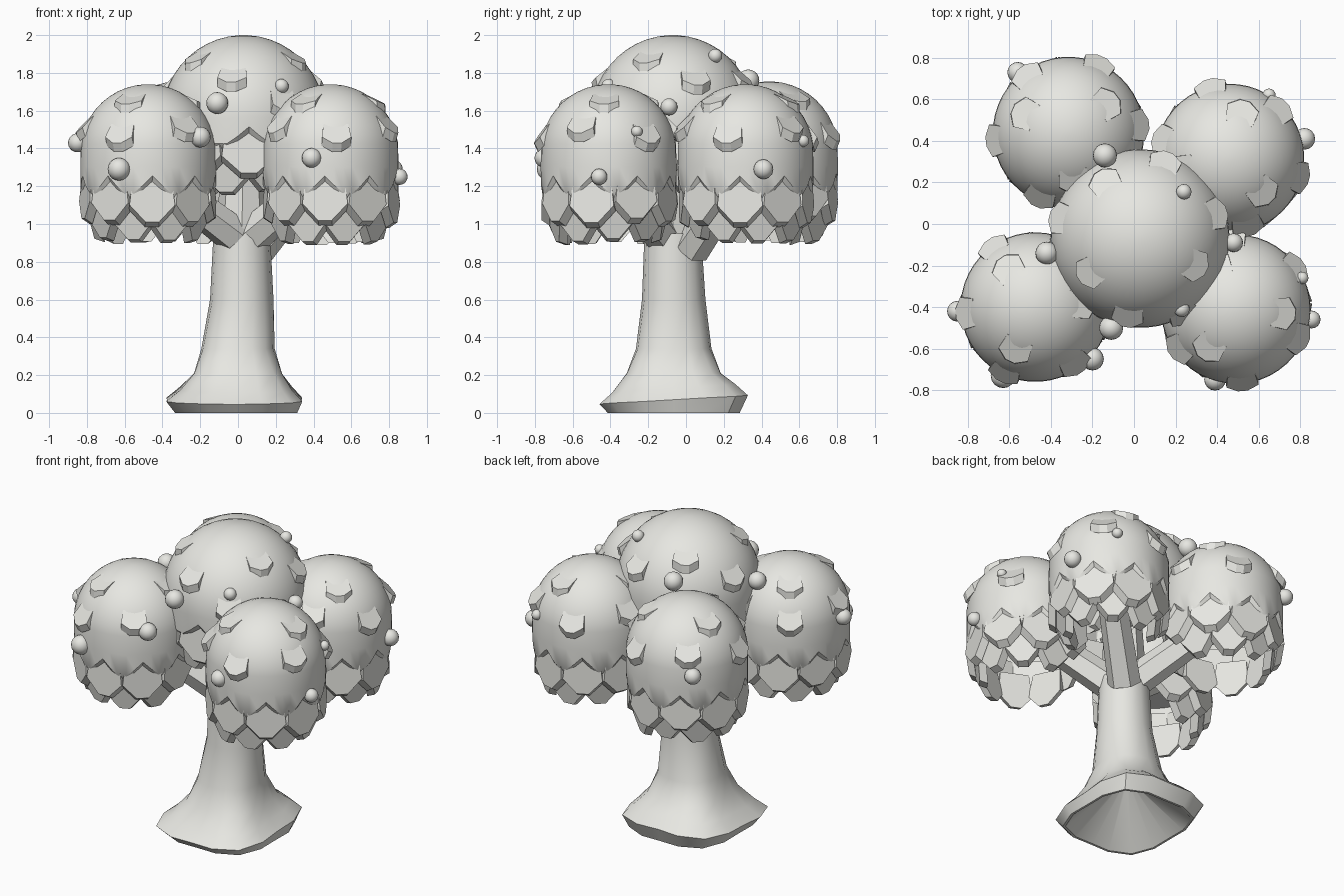
import bpy, bmesh, math, random
from mathutils import Vector, Matrix

random.seed(4)
if "Cube" in bpy.data.objects:
    bpy.data.objects.remove(bpy.data.objects["Cube"], do_unlink=True)

# One pale clay colour throughout
clay = bpy.data.materials.new("pale_clay")
clay.use_nodes = True
COLOUR = (0.8, 0.8, 0.76, 1)
clay.diffuse_color = COLOUR
clay.node_tree.nodes["Principled BSDF"].inputs["Base Color"].default_value = COLOUR
UP = Vector((0, 0, 1))


def finish(bm, name, angle=None):
    bmesh.ops.recalc_face_normals(bm, faces=bm.faces)
    mesh = bpy.data.meshes.new(name)
    bm.to_mesh(mesh)
    bm.free()
    obj = bpy.data.objects.new(name, mesh)
    bpy.context.collection.objects.link(obj)
    mesh.materials.append(clay)
    if angle:
        bpy.ops.object.select_all(action='DESELECT')
        obj.select_set(True)
        bpy.context.view_layer.objects.active = obj
        bpy.ops.object.shade_smooth_by_angle(angle=math.radians(angle))


def loft(bm, rings):
    """Skin a list of closed rings of points and cap both ends."""
    loops = [[bm.verts.new(p) for p in ring] for ring in rings]
    n = len(loops[0])
    for a, b in zip(loops, loops[1:]):
        for i in range(n):
            j = (i + 1) % n
            bm.faces.new((a[i], a[j], b[j], b[i]))
    bm.faces.new(loops[0][::-1])
    bm.faces.new(loops[-1])


def polar(angle, elevation=0.0):
    c = math.cos(elevation)
    return Vector((c * math.cos(angle), c * math.sin(angle), math.sin(elevation)))


# Trunk: square-lobed foot, hollow underneath; each ring is z, x, y, radius, lumpiness
trunk_rings = [
    (0.28, 0.0, -0.07, 0.03, 0), (0.0, -0.01, -0.065, 0.335, 0.08),
    (0.0, -0.01, -0.065, 0.35, 0.08), (0.07, -0.02, -0.065, 0.39, 0.09),
    (0.13, -0.01, -0.065, 0.32, 0.1), (0.21, 0.0, -0.065, 0.25, 0.07),
    (0.34, 0.0, -0.065, 0.2, 0.03), (0.6, 0.02, -0.065, 0.168, 0),
    (0.95, 0.02, -0.07, 0.15, 0)]
bm = bmesh.new()
rings = []
for z, x, y, r, lump in trunk_rings:
    ring = []
    for i in range(16):
        a = math.tau * i / 16
        lift = 0.025 * math.sin(a) if 0.05 < z < 0.2 else 0
        p = polar(a) * r * (1 - lump * math.cos(4 * a))
        p.y *= 1 + lump
        ring.append(p + Vector((x, y, z + lift)))
    rings.append(ring)
loft(bm, rings)
finish(bm, "trunk", 40)


def branch(name, start, end, r0, r1, sides=6):
    start, end = Vector(start), Vector(end)
    turn = (end - start).to_track_quat('Z', 'Y')
    bm = bmesh.new()
    loft(bm, [[p + turn @ (polar(math.tau * i / sides) * r) for i in range(sides)]
              for p, r in ((start, r0), (end, r1))])
    finish(bm, name)


LEAVES = 9


def dome(name, centre, r, lift, phase):
    """Smooth cap whose thick rim is cut into pointed scallops."""
    scallop = (0.1, 0.05, 0.01, 0.01, 0.05)
    n = LEAVES * len(scallop)
    dirs = [polar(phase + math.tau * (i - 2.5) / n) for i in range(n)]
    rises = [scallop[i % len(scallop)] for i in range(n)]
    rings = []
    for deg in range(87, -1, -8):
        e = math.radians(deg)
        rings.append([centre + d * r * math.cos(e) + UP * r * math.sin(e) for d in dirs])
    # Each rim ring: relative radius, height, share of the scallop rise
    for size, z, share in ((1.0, -0.08, 0.1), (0.995, -0.225, 1), (0.93, -0.26, 1),
                           (0.86, -0.1, 0)):
        rings.append([centre + d * r * size + UP * (z + lift + rise * share)
                      for d, rise in zip(dirs, rises)])
    bm = bmesh.new()
    loft(bm, rings)
    finish(bm, name, 35)


def leaf(bm, top, out, down, half, length, point, thick):
    """Thick shingle with a blunt pointed lower end and a bevelled front edge."""
    down = down.normalized()
    side = down.cross(out).normalized()
    normal = side.cross(down)
    if normal.dot(out) < 0:
        normal = -normal
    rings = []
    for depth, trim in ((-thick / 2, 0), (thick / 2, 0.025)):
        low = length - trim
        outline = [(-0.85 * half, 0), (0.85 * half, 0), (half, low - point),
                   (0.3 * half, low), (-0.3 * half, low), (-half, low - point)]
        rings.append([top + normal * depth + side * s + down * d for s, d in outline])
    loft(bm, rings)


# Skirt rows under the dome rim: top height, top radius, tip height, tip radius,
# and the half angle left open where the branch enters
SKIRT = [(-0.14, 0.315, -0.385, 0.33, 25), (-0.24, 0.3, -0.485, 0.255, 45)]


def skirt(name, centre, scale, lift, row, phase, inward):
    """Ring of hanging shingles with a gap facing the trunk."""
    z0, r0, z1, r1, gap = row
    bm = bmesh.new()
    for i in range(LEAVES):
        d = polar(phase + math.tau * i / LEAVES)
        if inward and d.angle(inward) < math.radians(gap):
            continue
        top = centre + d * r0 * scale + UP * (z0 + lift)
        fall = d * (r1 + random.uniform(-0.008, 0.008) - r0) * scale
        fall += UP * (z1 + random.uniform(-0.015, 0.015) - z0)
        half = (r0 + r1) / 2 * scale * math.tan(math.pi / LEAVES) * 1.03
        leaf(bm, top, d, fall, half, fall.length, 0.09, 0.045)
    finish(bm, name)


def dome_leaves(name, centre, r, spots):
    """Shingle tips lifting off the dome, given as azimuth and elevation."""
    bm = bmesh.new()
    for azimuth, elevation in spots:
        a, e = math.radians(azimuth), math.radians(elevation)
        out = polar(a, e)
        down = polar(a, e - math.pi / 2)
        tilt = 0.45 if e < 0.7 else 0.3
        leaf(bm, centre + out * (r - 0.035) - down * 0.07, out,
             down + out * tilt, 0.078, 0.15, 0.04, 0.045)
    finish(bm, name)


def cluster(name, centre, r, lift, spots, inward=None):
    phase = random.random()
    dome(name + "_dome", centre, r, lift, phase)
    for n, row in enumerate(SKIRT):
        turn = phase + (n + 1) * math.pi / LEAVES
        skirt(f"{name}_skirt_{n + 1}", centre, r / 0.36, lift, row, turn, inward)
    dome_leaves(name + "_leaves", centre, r, spots)


# Outer clusters: name, centre, dome radius, azimuths of low and high leaves, branch foot
outer = [
    ("front_right", (-0.475, -0.40, 1.38), 0.36, 245, 5, (-0.02, -0.14, 0.94)),
    ("front_left", (0.49, -0.41, 1.38), 0.36, 275, 235, (0.09, -0.13, 0.95)),
    ("back_right", (-0.315, 0.44, 1.39), 0.365, 66, 37, (0.0, -0.01, 0.93)),
    ("back_left", (0.46, 0.315, 1.38), 0.36, -15, -45, (0.1, 0.03, 0.87))]
for name, centre, r, low, high, foot in outer:
    c = Vector(centre)
    spots = [(low + 60 * k, 20 if k % 2 else 12) for k in range(6)]
    spots += [(high + 120 * k, 48) for k in range(3)]
    cluster(name, c, r, 0, spots, Vector((-c.x, -c.y, 0)))
    branch(name + "_branch", foot, (c.x * 0.9, c.y * 0.9, 1.25), 0.1, 0.085)

# Crown cluster above the trunk
c = Vector((0.03, -0.07, 1.57))
cluster("crown", c, 0.43, 0.07, [(122, 40), (166, 20), (214, 44), (261, 27),
                                 (334, 44), (18, 25), (72, 25), (300, 8)])
branch("crown_stem", (0.02, -0.07, 0.9), c, 0.14, 0.1, 8)

# Round berries: x, y, z, radius
berries = [
    (-0.85, -0.42, 1.43, 0.05), (-0.63, -0.73, 1.29, 0.06), (-0.2, -0.65, 1.46, 0.055),
    (0.39, -0.75, 1.35, 0.052), (0.855, -0.46, 1.25, 0.043), (0.81, -0.26, 1.49, 0.03),
    (0.82, 0.41, 1.29, 0.052), (0.65, 0.62, 1.44, 0.032), (-0.56, 0.73, 1.4, 0.05),
    (-0.14, 0.33, 1.76, 0.058), (0.24, 0.155, 1.89, 0.037), (0.48, -0.09, 1.62, 0.045),
    (-0.42, -0.14, 1.66, 0.055), (-0.11, -0.5, 1.64, 0.058), (0.23, -0.41, 1.73, 0.038)]
for i, (x, y, z, r) in enumerate(berries):
    bm = bmesh.new()
    bmesh.ops.create_uvsphere(bm, u_segments=16, v_segments=10, radius=r,
                              matrix=Matrix.Translation((x, y, z)))
    finish(bm, f"berry_{i + 1}", 60)
